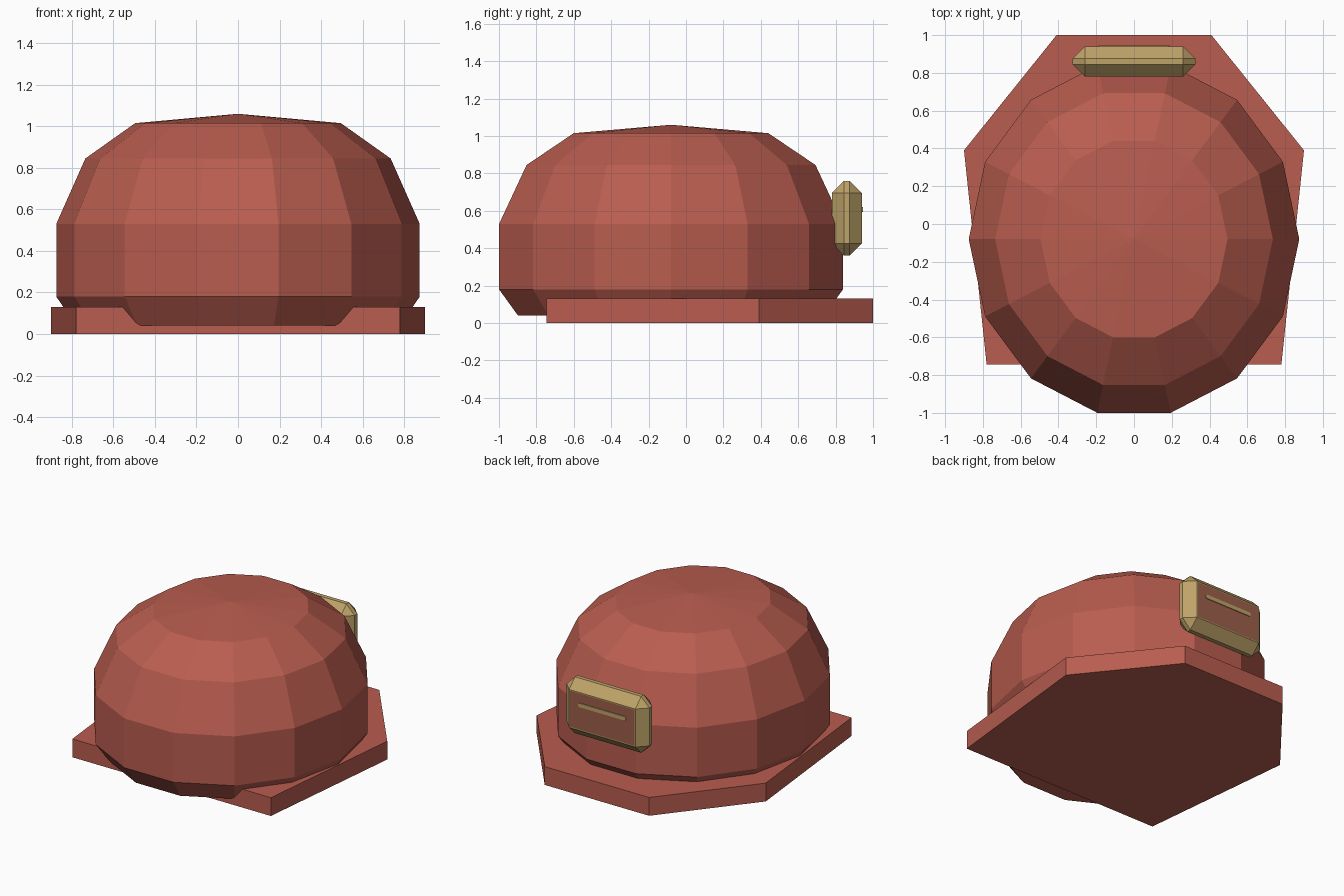
import bpy, bmesh, math

if "Cube" in bpy.data.objects:
    bpy.data.objects.remove(bpy.data.objects["Cube"])


def material(name, color):
    m = bpy.data.materials.new(name)
    m.use_nodes = True
    m.diffuse_color = (*color, 1)
    m.node_tree.nodes["Principled BSDF"].inputs["Base Color"].default_value = (*color, 1)
    return m


RED = material("brick red", (0.485, 0.109, 0.078))
GOLD = material("dull gold", (0.515, 0.366, 0.141))
BROWN = material("panel brown", (0.34, 0.114, 0.069))


def finish(bm, name, *mats):
    bmesh.ops.recalc_face_normals(bm, faces=bm.faces)
    mesh = bpy.data.meshes.new(name)
    bm.to_mesh(mesh)
    bm.free()
    for m in mats:
        mesh.materials.append(m)
    obj = bpy.data.objects.new(name, mesh)
    bpy.context.collection.objects.link(obj)
    return obj


def prism(name, points, depth, mat):
    """Extrude a closed 3D outline along the depth vector."""
    bm = bmesh.new()
    face = bm.faces.new([bm.verts.new(p) for p in points])
    top = bmesh.ops.extrude_face_region(bm, geom=[face])["geom"]
    bmesh.ops.translate(bm, vec=depth, verts=[v for v in top if isinstance(v, bmesh.types.BMVert)])
    # keep the starting cap so the solid is closed
    if not face.is_valid:
        bmesh.ops.holes_fill(bm, edges=bm.edges)
    return finish(bm, name, mat)


# Base slab with a narrowed back
half = [(0.78, -0.745), (0.9, 0.39), (0.41, 1.0)]
outline = half + [(-x, y) for x, y in reversed(half)]
prism("base_slab", [(x, y, 0) for x, y in outline], (0, 0, 0.13), RED)

# Faceted dome: stacked oval rings closed by a low apex
SIDES = 14
RINGS = [(0.89, 0.04), (1.0, 0.18), (1.0, 0.53), (0.84, 0.845), (0.566, 1.015)]
RX, RY, CY = 0.875, 0.943, -0.08
bm = bmesh.new()
loops = []
for scale, z in RINGS:
    angles = [math.tau * i / SIDES for i in range(SIDES)]
    loops.append([bm.verts.new((RX * scale * math.cos(a), CY + RY * scale * math.sin(a), z))
                  for a in angles])
apex = bm.verts.new((0, CY, 1.06))
bm.faces.new(loops[0])
for i in range(SIDES):
    j = (i + 1) % SIDES
    for low, high in zip(loops, loops[1:]):
        bm.faces.new((low[i], low[j], high[j], high[i]))
    bm.faces.new((loops[-1][i], loops[-1][j], apex))
finish(bm, "dome", RED)

# Chamfered badge on the back, with a brown panel inset in its outer face
bm = bmesh.new()
bmesh.ops.create_cube(bm, size=1)
bmesh.ops.scale(bm, vec=(0.65, 0.16, 0.4), verts=bm.verts)
bmesh.ops.translate(bm, vec=(0, 0.86, 0.56), verts=bm.verts)
bmesh.ops.bevel(bm, geom=bm.edges[:], offset=0.065, segments=1, affect='EDGES')
bm.normal_update()
back = max(bm.faces, key=lambda f: f.normal.y)
bmesh.ops.inset_individual(bm, faces=[back], thickness=0.01)
back.material_index = 1
finish(bm, "back_badge", GOLD, BROWN)

# Rounded gold stripe on the panel
R, REACH = 0.014, 0.175
stripe = []
for side in (1, -1):
    for k in range(7):
        a = side * math.pi / 2 - math.pi / 2 - math.pi / 2 + math.pi * k / 6
        a += math.pi / 2 if side > 0 else -math.pi / 2 + math.pi
        a -= math.pi / 2 if side > 0 else 0
        stripe.append((side * REACH + side * R * math.sin(math.pi * k / 6),
                       0.938, 0.607 - side * R * math.cos(math.pi * k / 6)))
prism("badge_stripe", stripe, (0, 0.007, 0), GOLD)
